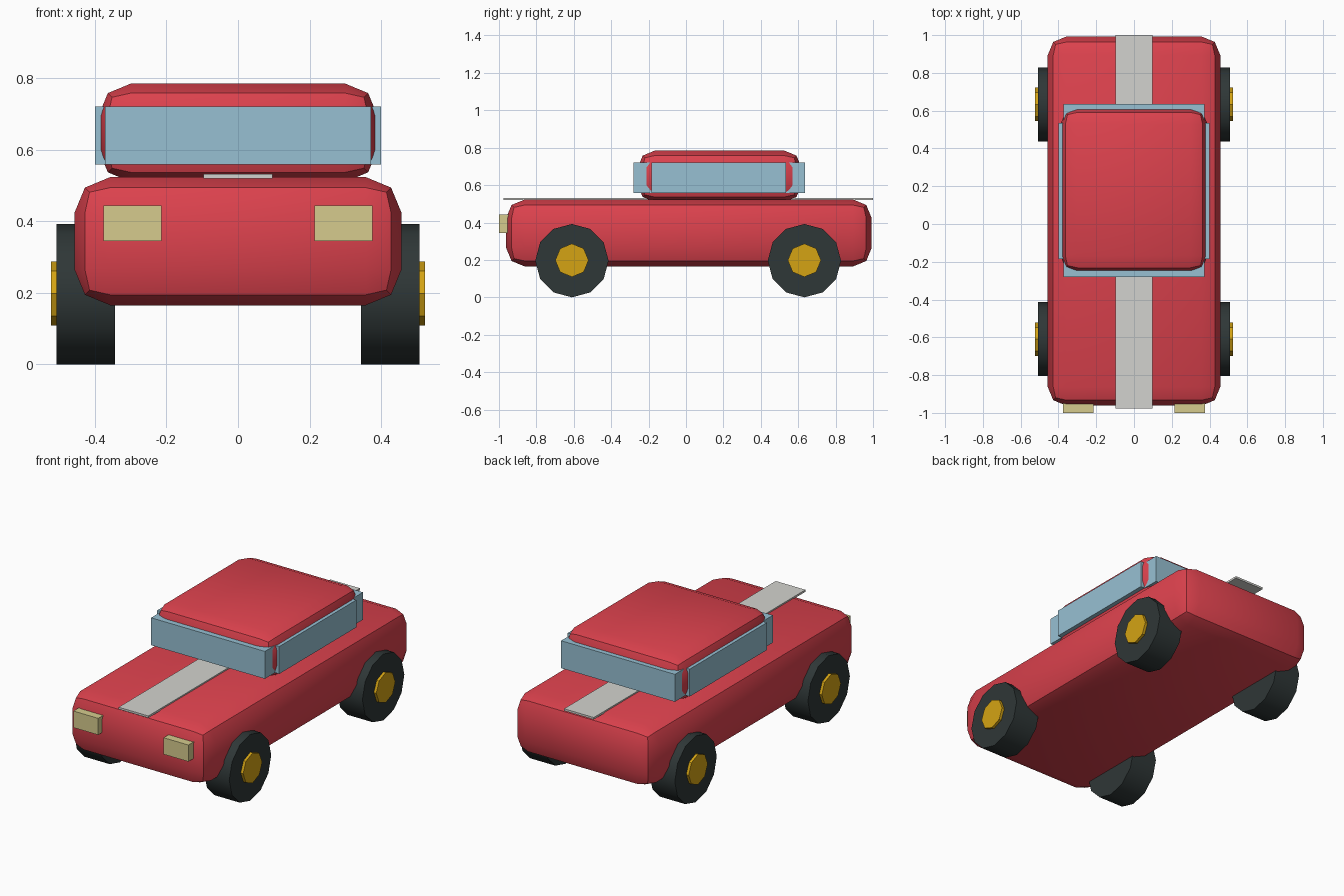
import bpy, bmesh, math
from mathutils import Vector, Matrix

default = bpy.data.objects.get("Cube")
if default:
    bpy.data.objects.remove(default, do_unlink=True)


def material(name, rgb):
    m = bpy.data.materials.new(name)
    m.use_nodes = True
    m.diffuse_color = (*rgb, 1)
    m.node_tree.nodes["Principled BSDF"].inputs["Base Color"].default_value = (*rgb, 1)
    return m


red = material("red paint", (0.72, 0.054, 0.075))
glass = material("blue glass", (0.31, 0.53, 0.65))
rubber = material("black rubber", (0.028, 0.038, 0.038))
gold = material("gold hub", (0.66, 0.37, 0.007))
silver = material("silver stripe", (0.65, 0.65, 0.62))
cream = material("cream lamp", (0.67, 0.6, 0.27))


def finish(bm, name, mat):
    mesh = bpy.data.meshes.new(name)
    bm.to_mesh(mesh)
    bm.free()
    mesh.materials.append(mat)
    ob = bpy.data.objects.new(name, mesh)
    bpy.context.collection.objects.link(ob)
    bpy.ops.object.select_all(action="DESELECT")
    ob.select_set(True)
    bpy.context.view_layer.objects.active = ob
    bpy.ops.object.shade_smooth_by_angle(angle=math.radians(35))
    return ob


def box(name, mat, low, high, bevel=0):
    """Box between two corners, with an optional two-step rounded edge."""
    low, high = Vector(low), Vector(high)
    bm = bmesh.new()
    bmesh.ops.create_cube(bm, size=1)
    bmesh.ops.scale(bm, vec=high - low, verts=bm.verts)
    bmesh.ops.translate(bm, vec=(low + high) / 2, verts=bm.verts)
    if bevel:
        bmesh.ops.bevel(bm, geom=bm.edges[:], offset=bevel, segments=2,
                        profile=0.5, affect="EDGES")
    return finish(bm, name, mat)


def disc(name, mat, sides, radius, x0, x1, y, z):
    """Cylinder lying along x."""
    bm = bmesh.new()
    place = Matrix.Translation(((x0 + x1) / 2, y, z)) @ Matrix.Rotation(math.pi / 2, 4, "Y")
    bmesh.ops.create_cone(bm, cap_ends=True, segments=sides, radius1=radius,
                          radius2=radius, depth=abs(x1 - x0), matrix=place)
    return finish(bm, name, mat)


# Body shell and cabin
box("body", red, (-0.457, -0.962, 0.165), (0.457, 0.993, 0.523), 0.1)
box("cabin", red, (-0.39, -0.258, 0.51), (0.39, 0.617, 0.784), 0.09)

# Windows pass through the cabin and stand proud of it
box("front_and_rear_windows", glass, (-0.372, -0.28, 0.558), (0.372, 0.635, 0.72))
box("side_windows", glass, (-0.399, -0.185, 0.558), (0.399, 0.535, 0.72))

# Racing stripe lying along the top
box("stripe", silver, (-0.097, -0.976, 0.519), (0.097, 1.0, 0.531))

# Lamps, wheels and hubs on both sides
for side, s in (("left", 1), ("right", -1)):
    inner, outer = sorted((s * 0.214, s * 0.376))
    box(side + "_headlight", cream, (inner, -1.0, 0.345), (outer, -0.93, 0.443))
    for end, y in (("front", -0.61), ("rear", 0.633)):
        disc(f"{end}_{side}_wheel", rubber, 12, 0.196, s * 0.343, s * 0.507, y, 0.196)
        disc(f"{end}_{side}_hub", gold, 8, 0.089, s * 0.45, s * 0.523, y, 0.198)
